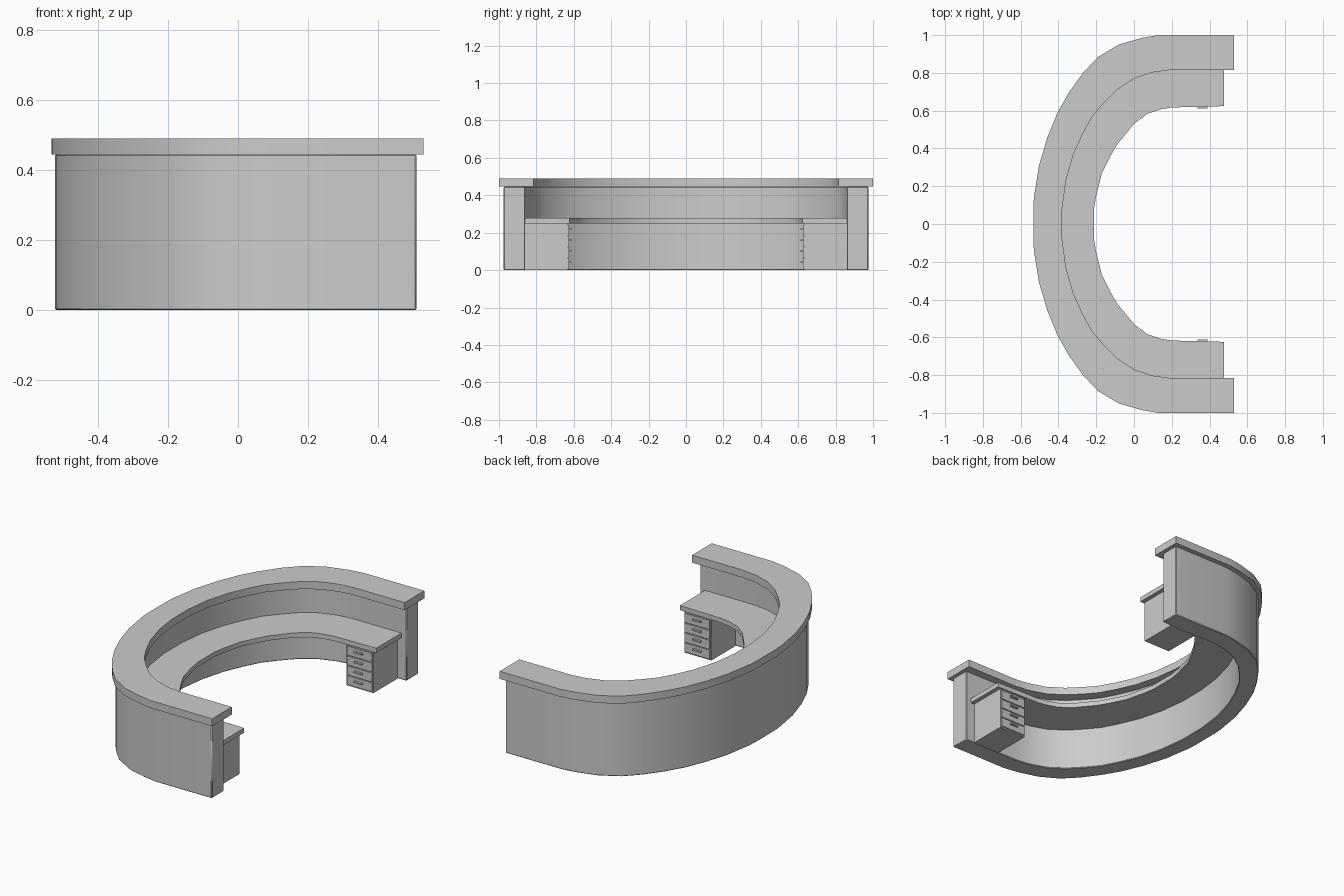
import bpy, bmesh, math

if "Cube" in bpy.data.objects:
    bpy.data.objects.remove(bpy.data.objects["Cube"])

# Half plan curves, from the open end (+x) round to the middle of the arc
SLAB_OUT = [(0.53, 1.0), (0.13, 1.0), (0.04, 0.985), (-0.08, 0.95), (-0.19, 0.885), (-0.27, 0.80),
            (-0.345, 0.695), (-0.405, 0.59), (-0.46, 0.455), (-0.503, 0.31), (-0.53, 0.14), (-0.533, 0.08)]
SLAB_IN = [(0.53, 0.815), (0.19, 0.815), (0.10, 0.803), (0.0, 0.77), (-0.09, 0.71), (-0.16, 0.64),
           (-0.22, 0.57), (-0.27, 0.48), (-0.32, 0.37), (-0.36, 0.23), (-0.38, 0.08)]
DESK_IN = [(0.477, 0.624), (0.20, 0.617), (0.14, 0.607), (0.07, 0.583), (0.0, 0.53), (-0.09, 0.42),
           (-0.13, 0.35), (-0.17, 0.27), (-0.20, 0.15), (-0.212, 0.08)]


def refit(curve, end_x, dx, sy):
    """Shift and stretch a curve, trimming its open end to end_x."""
    return [(end_x, curve[0][1] * sy)] + [(x + dx, y * sy) for x, y in curve[1:]]


WALL_OUT = refit(SLAB_OUT, 0.51, 0.010, 0.975)
WALL_IN = refit(SLAB_IN, 0.51, -0.045, 0.86 / 0.815)
DESK_OUT = refit(WALL_IN, 0.477, 0, 1)


def finish(bm, name):
    bmesh.ops.recalc_face_normals(bm, faces=bm.faces)
    me = bpy.data.meshes.new(name)
    bm.to_mesh(me)
    bm.free()
    ob = bpy.data.objects.new(name, me)
    bpy.context.collection.objects.link(ob)
    return ob


def full(half):
    return half + [(x, -y) for x, y in reversed(half)]


def band(name, outer, inner, z0, z1, bevel=0.0):
    """Horseshoe band between two mirrored plan curves."""
    bm = bmesh.new()
    plan = full(outer) + full(inner)[::-1]
    face = bm.faces.new([bm.verts.new((x, y, z0)) for x, y in plan])
    ext = bmesh.ops.extrude_face_region(bm, geom=[face], use_keep_orig=True)
    top = [v for v in ext["geom"] if isinstance(v, bmesh.types.BMVert)]
    bmesh.ops.translate(bm, verts=top, vec=(0, 0, z1 - z0))
    ob = finish(bm, name)
    if bevel:
        mod = ob.modifiers.new("edge", 'BEVEL')
        mod.width, mod.segments = bevel, 1
        mod.limit_method, mod.angle_limit = 'ANGLE', math.radians(50)
    bpy.ops.object.select_all(action='DESELECT')
    bpy.context.view_layer.objects.active = ob
    ob.select_set(True)
    bpy.ops.object.shade_smooth_by_angle(angle=math.radians(30))
    return ob


def box(name, x0, x1, y0, y1, z0, z1):
    bm = bmesh.new()
    bmesh.ops.create_cube(bm, size=1)
    for v in bm.verts:
        v.co = ((x0 + x1) / 2 + v.co.x * (x1 - x0),
                (y0 + y1) / 2 + v.co.y * (y1 - y0),
                (z0 + z1) / 2 + v.co.z * (z1 - z0))
    return finish(bm, name)


# Curved counter: wall, raised top and inner desk
band("counter_wall", WALL_OUT, WALL_IN, 0.0, 0.446, 0.004)
band("counter_top", SLAB_OUT, SLAB_IN, 0.446, 0.491)
band("desk_top", DESK_OUT, DESK_IN, 0.25, 0.278)

# Drawer pedestals under both desk ends, drawers facing inwards
for side, s in (("left", -1), ("right", 1)):
    box(f"{side}_pedestal", 0.275, 0.452, *sorted((s * 0.632, s * 0.86)), 0.0, 0.25)
    for i in range(4):
        z = 0.008 + i * 0.059
        box(f"{side}_drawer_{i + 1}", 0.281, 0.446, *sorted((s * 0.625, s * 0.633)), z, z + 0.054)
        box(f"{side}_handle_{i + 1}", 0.335, 0.388, *sorted((s * 0.612, s * 0.626)), z + 0.030, z + 0.038)
